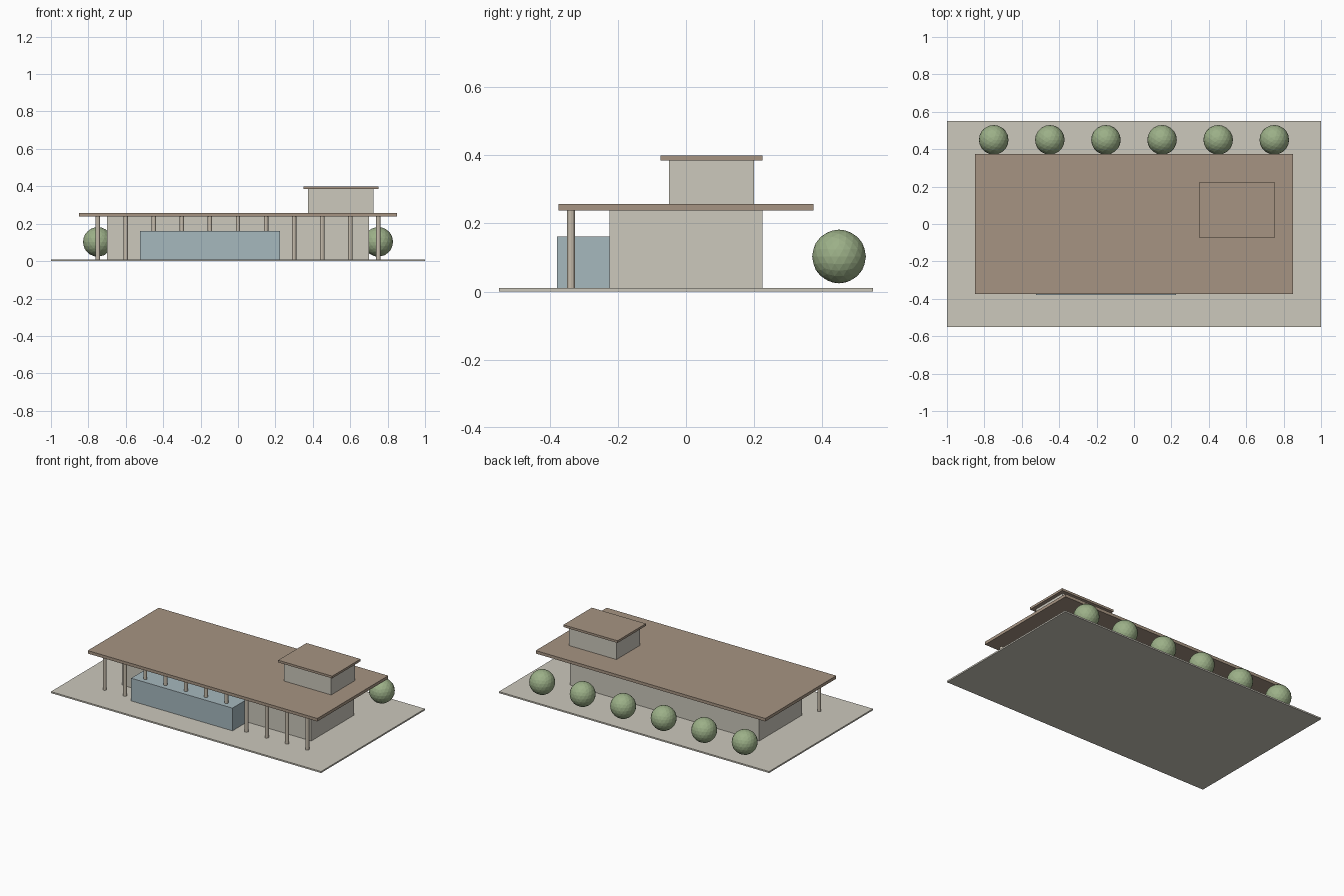
import bpy

if "Cube" in bpy.data.objects:
    bpy.data.objects.remove(bpy.data.objects["Cube"], do_unlink=True)


def material(name, hex_code):
    """Flat material from an sRGB hex code, converted to linear."""
    srgb = [c / 255 for c in bytes.fromhex(hex_code)]
    color = [c / 12.92 if c < 0.04 else ((c + 0.055) / 1.055) ** 2.4 for c in srgb] + [1]
    mat = bpy.data.materials.new(name)
    mat.use_nodes = True
    mat.diffuse_color = color
    mat.node_tree.nodes["Principled BSDF"].inputs["Base Color"].default_value = color
    return mat


stone = material("pale stone", "CCC8BC")
roofing = material("brown roofing", "A69482")
glass = material("blue grey glass", "A6B8BE")
column_paint = material("warm grey column", "C4BAAA")
foliage = material("green foliage", "9CB088")


def finish(name, mat):
    obj = bpy.context.object
    obj.name = name
    obj.data.materials.append(mat)
    return obj


def box(name, mat, x, y, z):
    """Box spanning the given (low, high) ranges."""
    spans = (x, y, z)
    bpy.ops.mesh.primitive_cube_add(size=1, location=[(a + b) / 2 for a, b in spans])
    obj = finish(name, mat)
    obj.scale = [b - a for a, b in spans]
    bpy.ops.object.transform_apply(location=False, rotation=False, scale=True)
    return obj


GROUND, EAVES, ROOF = 0.01, 0.238, 0.258

# Site and main building
box("ground_slab", stone, (-1, 1), (-0.55, 0.55), (0, GROUND))
box("main_hall", stone, (-0.7, 0.7), (-0.225, 0.225), (GROUND, EAVES))
box("main_roof", roofing, (-0.85, 0.85), (-0.375, 0.375), (EAVES, ROOF))
box("glass_front", glass, (-0.525, 0.225), (-0.38, -0.22), (GROUND, 0.162))

# Upper storey
box("upper_room", stone, (0.375, 0.725), (-0.05, 0.2), (ROOF, 0.385))
box("upper_roof", roofing, (0.35, 0.75), (-0.075, 0.225), (0.385, 0.4))

# Row of columns under the front eaves
for i in range(11):
    bpy.ops.mesh.primitive_cylinder_add(
        vertices=12, radius=0.012, depth=EAVES - GROUND,
        location=(-0.75 + 0.15 * i, -0.338, (GROUND + EAVES) / 2))
    finish(f"column_{i + 1}", column_paint)

# Row of round shrubs along the back
for i in range(6):
    bpy.ops.mesh.primitive_ico_sphere_add(
        subdivisions=3, radius=0.079, location=(-0.75 + 0.3 * i, 0.45, 0.103))
    finish(f"shrub_{i + 1}", foliage)
